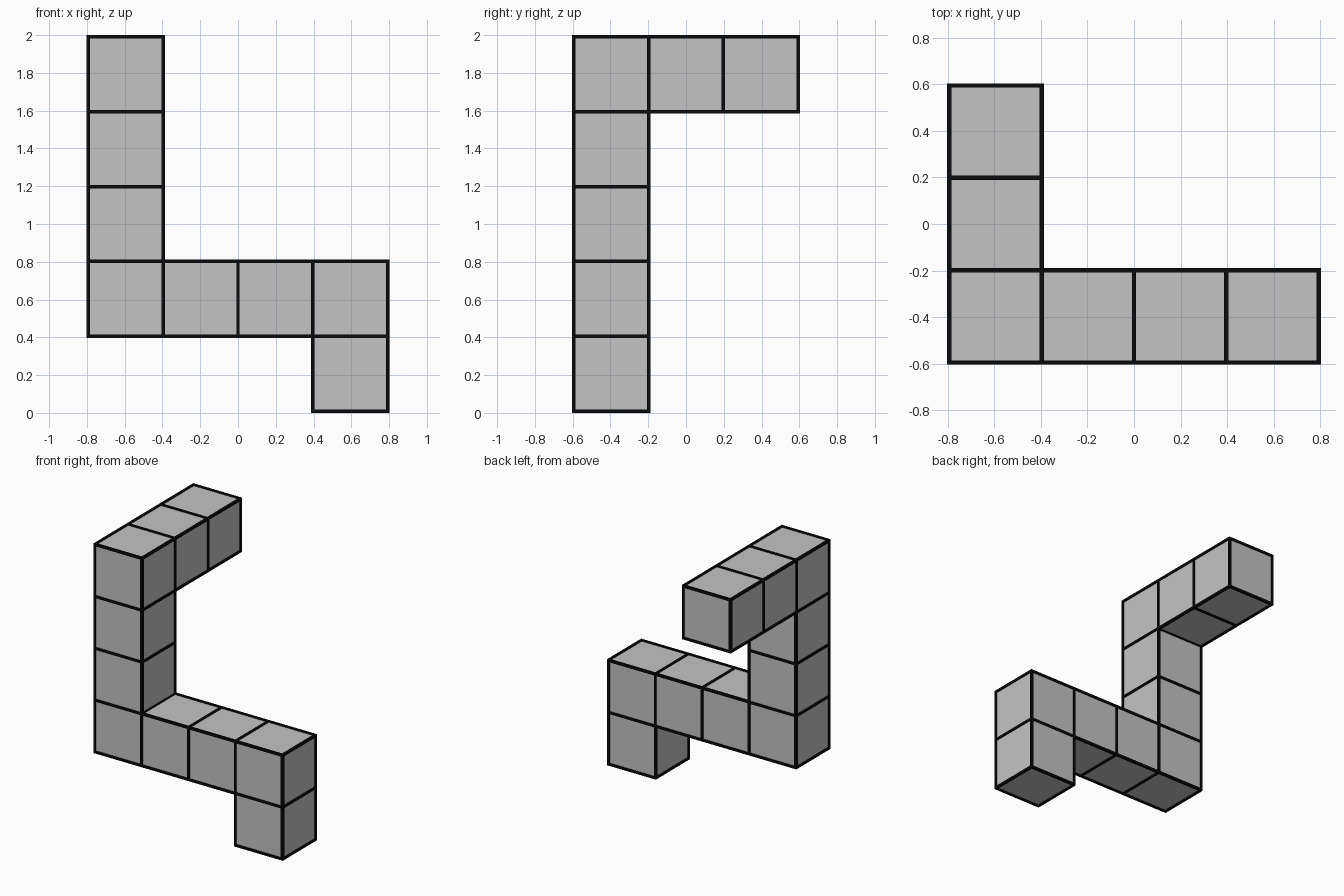
import bpy
import bmesh
from mathutils import Matrix, Vector

if "Cube" in bpy.data.objects:
    bpy.data.objects.remove(bpy.data.objects["Cube"], do_unlink=True)

BAR = 0.018                # thickness of the dark edge strips
SIDE = (2 - BAR) / 5       # five blocks and the strips fill the height


def make_material(name, value):
    mat = bpy.data.materials.new(name)
    mat.use_nodes = True
    colour = (value, value, value, 1)
    mat.diffuse_color = colour
    mat.node_tree.nodes["Principled BSDF"].inputs["Base Color"].default_value = colour
    return mat


def finish(name, bm, mat):
    mesh = bpy.data.meshes.new(name)
    bm.to_mesh(mesh)
    bm.free()
    mesh.materials.append(mat)
    obj = bpy.data.objects.new(name, mesh)
    bpy.context.collection.objects.link(obj)


def add_box(bm, centre, size):
    matrix = Matrix.Translation(centre) @ Matrix.Diagonal((*size, 1))
    bmesh.ops.create_cube(bm, size=1, matrix=matrix)


grey = make_material("block grey", 0.55)
black = make_material("edge black", 0.003)

# Block cells: foot, horizontal run, upright column and rear arm
cells = {(3, 0, 0)}
cells |= {(x, 0, 1) for x in range(4)}
cells |= {(0, 0, z) for z in range(1, 5)}
cells |= {(0, y, 4) for y in range(3)}

# Joined block body, without the faces hidden between neighbours
body = bmesh.new()
for x, y, z in sorted(cells):
    centre = Vector((x - 1.5, y - 1, z + 0.5)) * SIDE
    centre.z += BAR / 2
    add_box(body, centre, (SIDE, SIDE, SIDE))
bmesh.ops.remove_doubles(body, verts=body.verts, dist=0.001)

body.normal_update()
hidden = []
for face in body.faces:
    probe = face.calc_center_median()
    sides = []
    for sign in (-1, 1):
        p = (probe + face.normal * sign * SIDE / 2 - Vector((0, 0, BAR / 2))) / SIDE
        sides.append((round(p.x + 1.5), round(p.y + 1), round(p.z - 0.5)) in cells)
    if all(sides):
        hidden.append(face)
bmesh.ops.delete(body, geom=hidden, context='FACES')
bmesh.ops.recalc_face_normals(body, faces=body.faces)

# Dark strips along every remaining block edge
strips = bmesh.new()
for edge in body.edges:
    a, b = (v.co for v in edge.verts)
    size = [abs(d) + BAR for d in (b - a)]
    add_box(strips, (a + b) / 2, size)

finish("block_body", body, grey)
finish("edge_strips", strips, black)
